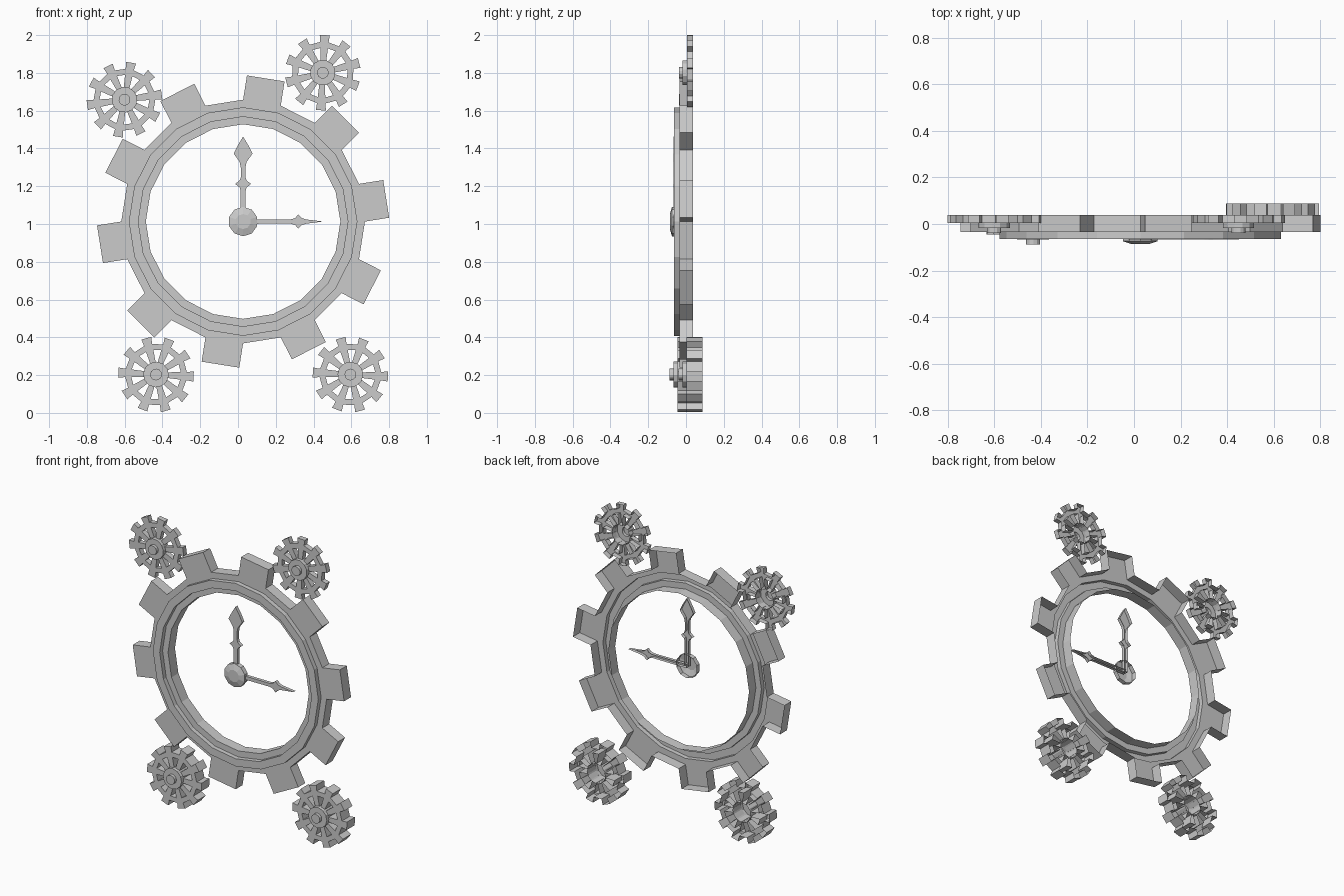
import bpy, bmesh, math
from mathutils import Vector

if "Cube" in bpy.data.objects:
    bpy.data.objects.remove(bpy.data.objects["Cube"])

CX, CZ = 0.027, 1.013  # clock centre


def finish(name, bm):
    bmesh.ops.recalc_face_normals(bm, faces=bm.faces)
    me = bpy.data.meshes.new(name)
    bm.to_mesh(me)
    bm.free()
    ob = bpy.data.objects.new(name, me)
    bpy.context.collection.objects.link(ob)
    return ob


def polar(cx, cz, r, a, y):
    return (cx + r * math.cos(a), y, cz + r * math.sin(a))


def lathe(bm, profile, sides, cx, cz, rot=0.0, cap=False):
    """Spin an open (radius, y) profile; optionally cap its last (front) ring."""
    rings = [[bm.verts.new(polar(cx, cz, r, rot + 2 * math.pi * k / sides, y))
              for k in range(sides)] for r, y in profile]
    for a, b in zip(rings, rings[1:]):
        for k in range(sides):
            m = (k + 1) % sides
            bm.faces.new((a[k], a[m], b[m], b[k]))
    if cap:
        bm.faces.new(rings[-1])


def walls_back(bm, depth):
    """Pull the borders of a flat front sheet back, leaving the back open."""
    edges = [e for e in bm.edges if e.is_boundary]
    new = bmesh.ops.extrude_edge_only(bm, edges=edges)["geom"]
    verts = [g for g in new if isinstance(g, bmesh.types.BMVert)]
    bmesh.ops.translate(bm, verts=verts, vec=(0, depth, 0))


# Large frame gear: open-backed stepped ring, every other outer face pulled into a tooth
bm = bmesh.new()
lathe(bm, [(0.645, 0.038), (0.645, -0.034), (0.605, -0.034), (0.605, -0.064),
           (0.555, -0.064), (0.555, -0.034), (0.515, -0.034), (0.515, 0.038)],
      20, CX, CZ)
bmesh.ops.recalc_face_normals(bm, faces=bm.faces)
for f in list(bm.faces):
    p = f.calc_center_median() - Vector((CX, 0, CZ))
    ang = math.degrees(math.atan2(p.z, p.x)) % 360
    if p.xz.length < 0.63 or abs(f.normal.y) > 0.1 or int(ang // 18) % 2:
        continue
    a = math.radians(ang)
    out = Vector((math.cos(a), 0, math.sin(a))) * 0.13
    old = list(f.verts)
    new = [bm.verts.new(v.co + out) for v in old]
    bm.faces.remove(f)
    bm.faces.new(new)
    for i in range(4):
        j = (i + 1) % 4
        if min(old[i].co.y, old[j].co.y) < 0:      # no wall across the open back
            bm.faces.new((old[i], old[j], new[j], new[i]))
finish("frame_gear", bm)


# Small spoked gears, also open at the back
def small_gear(name, cx, cz, rot, y0, y1):
    """y0 is the front of the wheel, y1 the back."""
    bm = bmesh.new()
    step = math.pi / 5
    # (radius, half width) along each spoke: hub, rim inside, rim outside, tooth end
    stations = [(0.062, 0.015), (0.13, 0.02), (0.162, 0.022), (0.199, 0.027)]
    arms = []
    for k in range(10):
        a = math.radians(rot) + k * step
        c, s = math.cos(a), math.sin(a)
        arms.append([[bm.verts.new((cx + u * c - v * s, y0, cz + u * s + v * c))
                      for v in (-w, w)] for u, w in stations])
    for k in range(10):
        p, q = arms[k], arms[(k + 1) % 10]
        for i in range(3):                                   # spoke and tooth
            bm.faces.new((p[i][0], p[i + 1][0], p[i + 1][1], p[i][1]))
        bm.faces.new((p[1][1], p[2][1], q[2][0], q[1][0]))   # rim between spokes
    walls_back(bm, y1 - y0)
    # stepped hub
    lathe(bm, [(0.068, y1), (0.068, y0 - 0.022), (0.031, y0 - 0.022),
               (0.031, y0 - 0.042)], 12, cx, cz, math.radians(rot), cap=True)
    finish(name, bm)


small_gear("upper_left_gear", -0.601, 1.658, 8, 0.004, 0.038)
small_gear("upper_right_gear", 0.449, 1.801, 15, 0.004, 0.038)
small_gear("lower_left_gear", -0.434, 0.203, -3, -0.045, 0.037)
small_gear("lower_right_gear", 0.595, 0.203, -3, 0.003, 0.087)


# Clock hands: half outlines (along, half width) mirrored
def hand(name, half, rot):
    bm = bmesh.new()
    c, s = math.cos(rot), math.sin(rot)
    pts = half + [(u, -v) for u, v in reversed(half[:-1])]
    bm.faces.new([bm.verts.new((CX + u * c - v * s, -0.066, CZ + u * s + v * c))
                  for u, v in pts])
    walls_back(bm, 0.022)
    finish(name, bm)


hand("vertical_hand", [(0.0, 0.014), (0.165, 0.014), (0.18, 0.018), (0.199, 0.042),
                       (0.218, 0.018), (0.235, 0.012), (0.285, 0.012), (0.315, 0.018),
                       (0.36, 0.05), (0.40, 0.03), (0.45, 0.0)], math.pi / 2)
hand("horizontal_hand", [(0.0, 0.012), (0.25, 0.011), (0.275, 0.018), (0.292, 0.037),
                         (0.312, 0.018), (0.335, 0.011), (0.425, 0.0)], 0.0)

# Central hub
bm = bmesh.new()
lathe(bm, [(0.078, -0.044), (0.078, -0.074), (0.04, -0.086)],
      10, CX, CZ, math.pi / 10, cap=True)
finish("hand_hub", bm)
